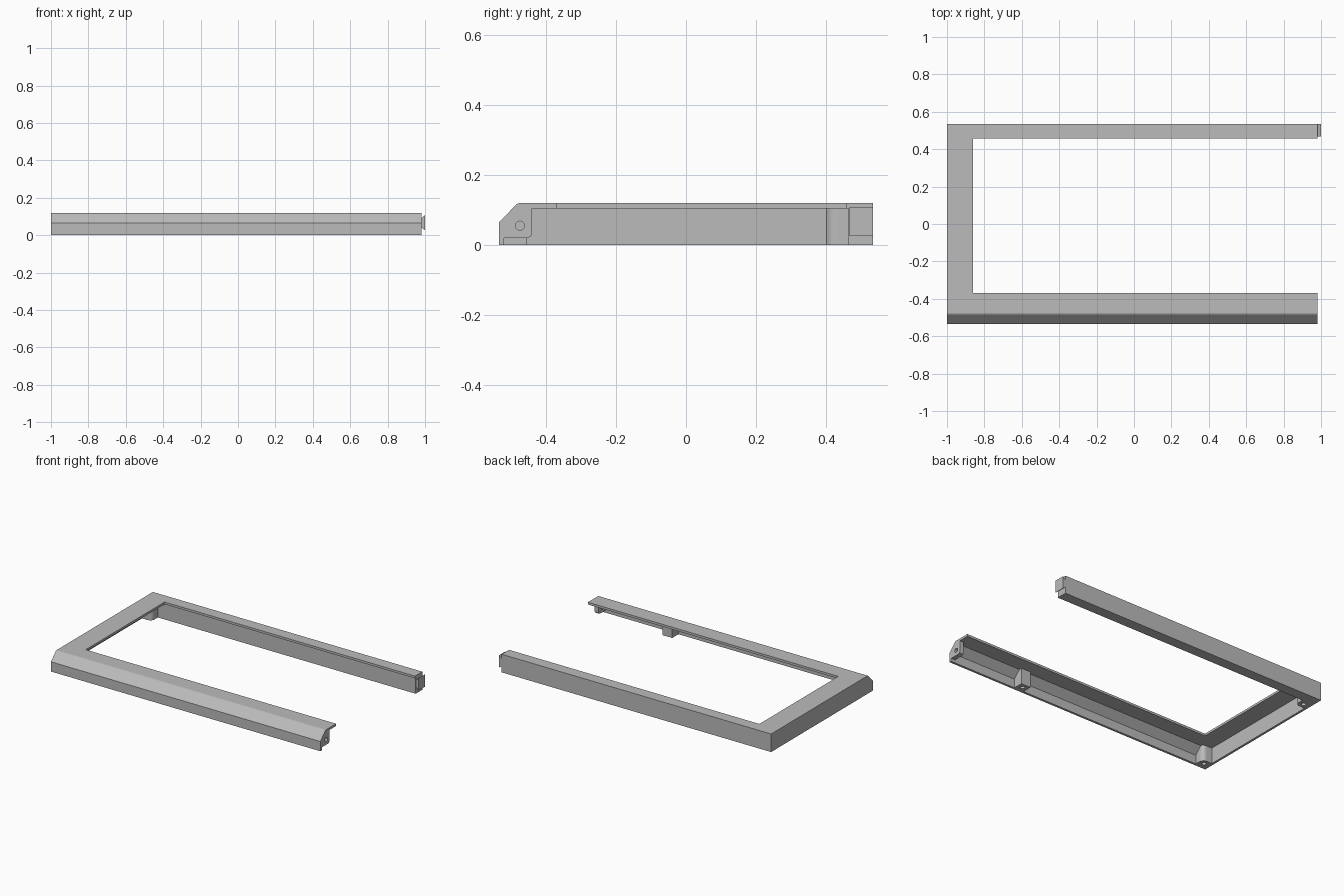
import bpy, bmesh
from mathutils import Matrix, Vector

cube = bpy.data.objects.get("Cube")
if cube:
    bpy.data.objects.remove(cube, do_unlink=True)

grey = bpy.data.materials.new("plain_grey")
grey.use_nodes = True
grey.diffuse_color = (0.5, 0.5, 0.5, 1)
grey.node_tree.nodes["Principled BSDF"].inputs["Base Color"].default_value = (0.5, 0.5, 0.5, 1)

# Main dimensions: left end, right end, front, back, height, wall thickness
X0, X1, Y0, Y1, H, T = -1.0, 0.98, -0.535, 0.535, 0.12, 0.015
LIP = H - T          # underside of the top plate
BACK = 0.465         # inner face of the back rail


def finish(bm, name):
    bmesh.ops.recalc_face_normals(bm, faces=bm.faces)
    mesh = bpy.data.meshes.new(name)
    bm.to_mesh(mesh)
    bm.free()
    mesh.materials.append(grey)
    obj = bpy.data.objects.new(name, mesh)
    bpy.context.collection.objects.link(obj)
    return obj


def prism(points, start, depth):
    """Extrude a closed polygon of 3D points along the depth vector."""
    bm = bmesh.new()
    face = bm.faces.new([bm.verts.new(Vector(p) + Vector(start)) for p in points])
    new = bmesh.ops.extrude_face_region(bm, geom=[face])["geom"]
    bmesh.ops.translate(bm, vec=depth,
                        verts=[v for v in new if isinstance(v, bmesh.types.BMVert)])
    return bm


def along_x(profile, xa, xb):
    return prism([(0, y, z) for y, z in profile], (xa, 0, 0), (xb - xa, 0, 0))


def box(name, x, y, z):
    profile = [(y[0], z[0]), (y[1], z[0]), (y[1], z[1]), (y[0], z[1])]
    return finish(along_x(profile, *x), name)


def drill(obj, centre, radius, depth, axis):
    """Cut a round hole with a hidden cutter."""
    bm = bmesh.new()
    rot = Matrix.Rotation(1.570796, 4, "Y") if axis == "X" else Matrix()
    bmesh.ops.create_cone(bm, cap_ends=True, segments=24, radius1=radius, radius2=radius,
                          depth=depth, matrix=Matrix.Translation(centre) @ rot)
    cutter = finish(bm, obj.name + "_hole_cutter")
    cutter.hide_render = True
    cutter.hide_viewport = True
    cutter.display_type = "WIRE"
    mod = obj.modifiers.new("hole", "BOOLEAN")
    mod.operation, mod.solver, mod.object = "DIFFERENCE", "EXACT", cutter


def screw_boss(name, profile, xa, xb, free_y, rounded):
    """Boss with a blind screw hole below; its free upright corner can be rounded."""
    bm = along_x(profile, xa, xb)
    if rounded:
        corner = [e for e in bm.edges
                  if all(abs(v.co.x - xb) < 1e-5 and abs(v.co.y - free_y) < 1e-5
                         for v in e.verts)]
        bmesh.ops.bevel(bm, geom=corner, offset=0.03, segments=6, profile=0.5,
                        affect="EDGES")
    obj = finish(bm, name)
    ys = [p[0] for p in profile]
    drill(obj, ((xa + xb) / 2, (min(ys) + max(ys)) / 2, 0), 0.014, 0.08, "Z")


# Front rail: open shell with a sloped upper face
outer = [(Y0, 0), (Y0, 0.065), (-0.484, 0.117), (-0.476, H), (-0.37, H)]
inner = [(-0.37, LIP), (-0.474, LIP), (Y0 + T, 0.059), (Y0 + T, 0)]
finish(along_x(outer + inner, X0 + T, X1), "front_rail")

# Left side: end wall and top plate
wall = [(Y0, 0), (Y0, 0.065), (-0.484, 0.117), (-0.476, H), (BACK, H), (BACK, 0)]
finish(along_x(wall, X0, X0 + T), "left_wall")
box("left_top_plate", (X0 + T, -0.86), (-0.37, BACK), (LIP, H))

# Back rail with its inner lip
box("back_rail", (X0, X1), (BACK, Y1), (0, H))
box("back_rail_lip", (-0.86, X1), (0.458, BACK), (LIP, H))

# Dovetail joining tab on the end of the back rail
tab = [(X1, 0, 0.042), (1.0, 0, 0.026), (1.0, 0, 0.108), (X1, 0, 0.09)]
finish(prism(tab, (0, 0.468, 0), (0, Y1 - 0.468, 0)), "joining_tab")

# Pierced end plate inside the front rail
plate = [(Y0 + T, 0.02), (-0.455, 0.02), (-0.444, 0.024), (-0.44, 0.035),
         (-0.44, LIP), (-0.474, LIP), (Y0 + T, 0.059)]
end_plate = finish(along_x(plate, X1 - 0.03, X1), "end_plate")
drill(end_plate, (X1 - 0.015, -0.475, 0.055), 0.013, 0.1, "X")

# Screw bosses under the frame
front_boss = [(Y0 + T, 0), (-0.455, 0), (-0.455, LIP), (-0.474, LIP), (Y0 + T, 0.059)]
back_boss = [(0.4, 0), (BACK, 0), (BACK, LIP), (0.4, LIP)]
screw_boss("middle_boss", front_boss, 0.42, 0.49, -0.455, False)
screw_boss("front_corner_boss", front_boss, X0 + T, -0.915, -0.455, True)
screw_boss("back_corner_boss", back_boss, X0 + T, -0.915, 0.4, True)
